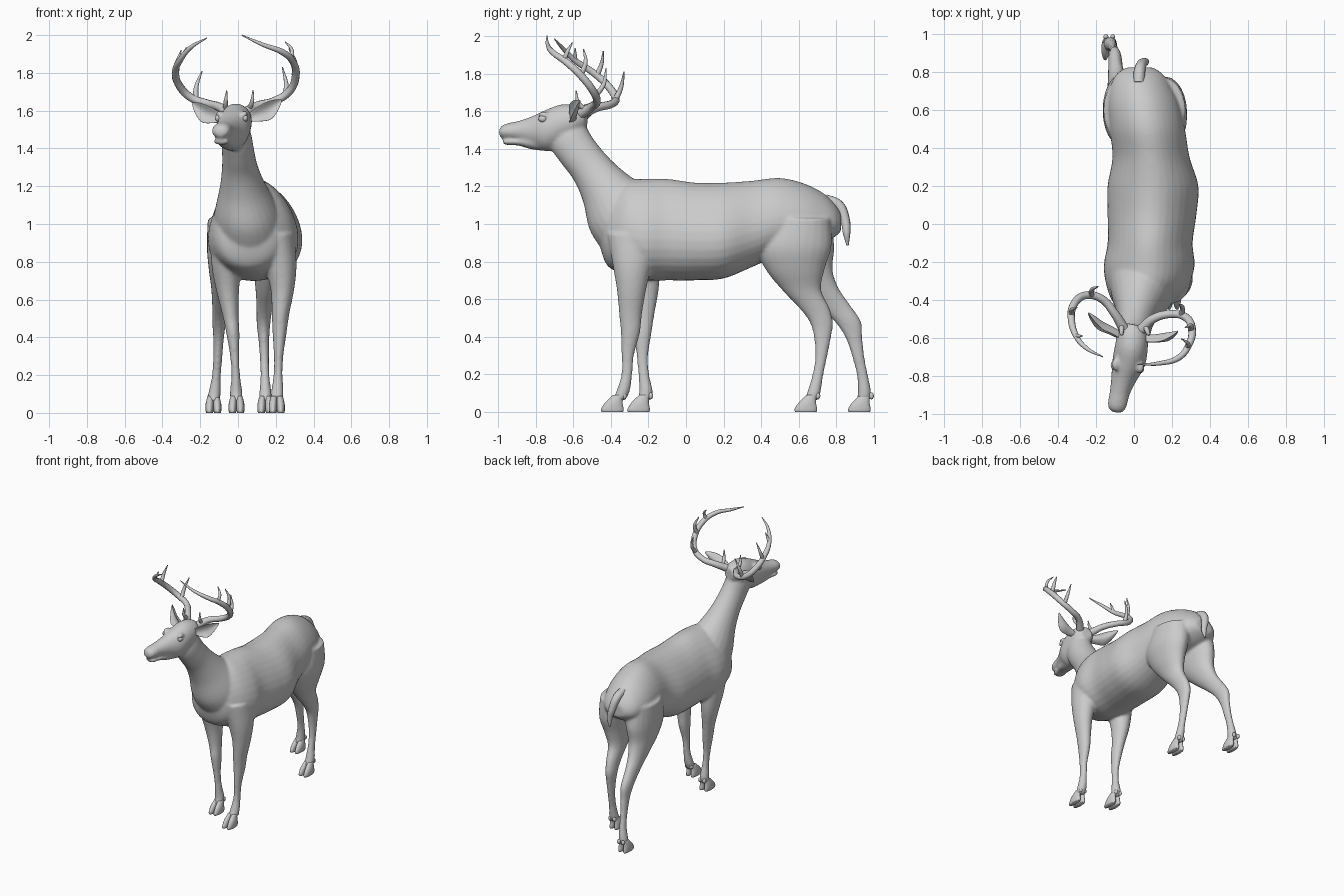
import bpy, bmesh, math
from mathutils import Vector


def loft(bm, axis, rings, egg=0.0, cup=0.0, n=24, steps=5):
    """Closed skin through rings (x, y, z, half width, half height) square to axis."""
    t = Vector(axis).normalized()
    s = Vector((0, 1, 0)) if abs(t.x) > 0.6 else Vector((1, 0, 0))
    s = (s - t * s.dot(t)).normalized()
    u = t.cross(s)
    if u.z < 0:
        u = -u
    pts = [rings[0]] + list(rings) + [rings[-1]]
    fine = []
    for i in range(1, len(pts) - 2):
        p0, p1, p2, p3 = pts[i - 1:i + 3]
        for k in range(steps):
            f = k / steps
            fine.append([0.5 * (2 * b + (c - a) * f + (2 * a - 5 * b + 4 * c - d) * f * f
                                + (3 * b - a - 3 * c + d) * f ** 3)
                         for a, b, c, d in zip(p0, p1, p2, p3)])
    fine.append(rings[-1])
    loops = []
    for x, y, z, a, b in fine:
        a, b = max(a, 0.003), max(b, 0.003)
        loop = []
        for j in range(n):
            w = 2 * math.pi * j / n
            side = a * math.cos(w) * (1 - egg * math.sin(w)) - cup * b * math.sin(w) ** 2
            loop.append(bm.verts.new(Vector((x, y, z)) + s * side + u * b * math.sin(w)))
        loops.append(loop)
    for l0, l1 in zip(loops, loops[1:]):
        for j in range(n):
            bm.faces.new((l0[j], l0[(j + 1) % n], l1[(j + 1) % n], l1[j]))
    bm.faces.new(loops[0])
    bm.faces.new(loops[-1])


def ball(bm, center, r, scale=(1, 1, 1)):
    res = bmesh.ops.create_uvsphere(bm, u_segments=16, v_segments=10, radius=r)
    for v in res["verts"]:
        v.co = Vector(center) + Vector([c * k for c, k in zip(v.co, scale)])


def finish(name, bm):
    bmesh.ops.recalc_face_normals(bm, faces=bm.faces)
    for f in bm.faces:
        f.smooth = True
    me = bpy.data.meshes.new(name)
    bm.to_mesh(me)
    bm.free()
    ob = bpy.data.objects.new(name, me)
    bpy.context.collection.objects.link(ob)
    return ob


def tubes(name, paths):
    """Tapered round tubes; every path point is (x, y, z, radius)."""
    cu = bpy.data.curves.new(name, 'CURVE')
    cu.dimensions = '3D'
    cu.bevel_depth, cu.bevel_resolution, cu.resolution_u = 1.0, 3, 7
    cu.use_fill_caps = True
    for path in paths:
        sp = cu.splines.new('BEZIER')
        sp.bezier_points.add(len(path) - 1)
        for bp, (x, y, z, r) in zip(sp.bezier_points, path):
            bp.co, bp.radius = (x, y, z), r
            bp.handle_left_type = bp.handle_right_type = 'AUTO'
    ob = bpy.data.objects.new(name, cu)
    bpy.context.collection.objects.link(ob)
    bpy.ops.object.select_all(action='DESELECT')
    ob.select_set(True)
    bpy.context.view_layer.objects.active = ob
    bpy.ops.object.convert(target='MESH')
    bpy.ops.object.shade_smooth_by_angle(angle=math.radians(60))


X, Y, Z = (1, 0, 0), (0, 1, 0), (0, 0, 1)
body = bmesh.new()

# torso
loft(body, Y, [
    (.05, -.46, .98, .06, .09), (.05, -.42, .97, .15, .19), (.07, -.33, .98, .21, .25),
    (.08, -.22, .97, .235, .27), (.085, -.1, .97, .22, .27), (.095, .05, .96, .23, .26),
    (.10, .2, .965, .235, .255), (.09, .35, 1.0, .20, .23), (.07, .5, 1.04, .195, .205),
    (.05, .63, 1.04, .185, .175), (.035, .73, 1.03, .155, .135), (.03, .79, 1.02, .12, .09),
    (.03, .825, 1.01, .07, .05)], egg=.2, n=32)

# neck
loft(body, (0, -.6, .8), [
    (.06, -.26, .98, .20, .22), (.045, -.36, 1.08, .165, .19), (.025, -.44, 1.2, .12, .135),
    (.01, -.51, 1.3, .095, .11), (0, -.58, 1.39, .085, .108), (-.01, -.63, 1.47, .08, .11),
    (-.015, -.65, 1.53, .06, .08)])

# head and upper muzzle, then lower jaw
loft(body, (-.2, -1, 0), [
    (0, -.53, 1.56, .045, .045), (-.005, -.58, 1.55, .078, .08), (-.015, -.66, 1.53, .088, .107),
    (-.03, -.74, 1.5, .086, .11), (-.055, -.82, 1.495, .066, .078), (-.075, -.89, 1.496, .053, .053),
    (-.088, -.95, 1.494, .051, .042), (-.094, -.98, 1.49, .04, .033), (-.096, -.993, 1.487, .02, .018)])
loft(body, (-.2, -1, 0), [
    (-.03, -.72, 1.45, .065, .065), (-.055, -.82, 1.437, .052, .04), (-.075, -.89, 1.437, .044, .02),
    (-.088, -.95, 1.437, .042, .017), (-.092, -.972, 1.438, .027, .012)])
for x, y in ((.034, -.755), (-.098, -.738)):          # brows
    ball(body, (x, y, 1.582), .024, (.8, 1.5, .7))

# front legs
loft(body, Z, [
    (.20, -.27, .95, .10, .15), (.225, -.285, .78, .085, .105), (.235, -.29, .65, .062, .078),
    (.225, -.295, .52, .046, .061), (.22, -.296, .42, .037, .051), (.215, -.31, .3, .025, .033),
    (.212, -.315, .2, .024, .029), (.208, -.335, .11, .033, .036), (.206, -.36, .06, .032, .036)])
loft(body, Z, [
    (-.045, -.25, .95, .10, .15), (-.06, -.235, .78, .08, .10), (-.055, -.22, .65, .061, .075),
    (-.04, -.222, .52, .043, .054), (-.027, -.23, .42, .035, .047), (-.018, -.232, .3, .024, .031),
    (-.012, -.225, .2, .023, .029), (-.01, -.213, .11, .033, .036), (-.008, -.225, .06, .032, .036)])

# hind legs
loft(body, Z, [
    (.15, .60, 1.03, .12, .17), (.17, .575, .88, .11, .20), (.165, .58, .76, .085, .158),
    (.15, .615, .65, .057, .105), (.14, .685, .55, .042, .08), (.135, .722, .47, .036, .06),
    (.137, .726, .38, .028, .043), (.14, .718, .28, .024, .031), (.143, .70, .19, .024, .03),
    (.145, .68, .1, .033, .036), (.145, .665, .06, .032, .036)])
loft(body, Z, [
    (-.05, .60, 1.03, .11, .17), (-.065, .60, .88, .10, .19), (-.075, .63, .76, .08, .15),
    (-.085, .70, .66, .057, .112), (-.095, .785, .57, .042, .088), (-.10, .862, .48, .036, .07),
    (-.103, .895, .39, .028, .044), (-.108, .92, .28, .024, .032), (-.115, .94, .19, .024, .03),
    (-.125, .95, .1, .033, .036), (-.13, .942, .06, .032, .036)])

# fuse everything into one smooth skin
skin = finish("body", body)
rm = skin.modifiers.new("fuse", 'REMESH')
rm.mode, rm.voxel_size, rm.use_smooth_shade = 'VOXEL', .0095, True
sm = skin.modifiers.new("soften", 'SMOOTH')
sm.factor, sm.iterations = .5, 7

# cloven hooves with dew claws
for name, x, y in (("front_hoof_right", .206, -.39), ("front_hoof_left", -.008, -.25),
                   ("hind_hoof_right", .145, .64), ("hind_hoof_left", -.13, .925)):
    bm = bmesh.new()
    for d in (-1, 1):
        loft(bm, Z, [(x + d * .016, y + .027, .09, .015, .026), (x + d * .02, y + .006, .05, .021, .046),
                     (x + d * .021, y - .002, .015, .021, .06), (x + d * .021, y - .002, 0, .018, .057)],
             n=16, steps=4)
        ball(bm, (x + d * .018, y + .062, .085), .013, (1, 1, 1.4))
    finish(name, bm)

# ears, cupped forward
ear = bmesh.new()
loft(ear, (1, .1, .4), [
    (.055, -.60, 1.56, .018, .02), (.10, -.597, 1.575, .014, .036), (.155, -.585, 1.597, .01, .047),
    (.20, -.575, 1.63, .007, .03), (.23, -.565, 1.655, .003, .005)], cup=.7)
finish("ear_right", ear)
ear = bmesh.new()
loft(ear, (-1, .5, .3), [
    (-.065, -.59, 1.555, .018, .02), (-.115, -.555, 1.565, .014, .036), (-.165, -.525, 1.58, .01, .047),
    (-.21, -.49, 1.612, .007, .03), (-.24, -.468, 1.637, .003, .005)], cup=.7)
finish("ear_left", ear)

# eyes
for name, c in (("eye_right", (.037, -.762, 1.56)), ("eye_left", (-.106, -.745, 1.56))):
    bm = bmesh.new()
    ball(bm, c, .021, (.8, 1.1, .9))
    finish(name, bm)

# antlers: main beam followed by its tines
tubes("antler_right", [
    [(.04, -.555, 1.59, .028), (.10, -.50, 1.625, .023), (.19, -.475, 1.65, .021), (.27, -.49, 1.70, .021),
     (.305, -.55, 1.78, .021), (.29, -.635, 1.86, .019), (.235, -.705, 1.91, .016),
     (.13, -.735, 1.95, .011), (.02, -.74, 2.0, .003)],
    [(.06, -.54, 1.61, .014), (.075, -.575, 1.65, .011), (.08, -.585, 1.71, .003)],
    [(.25, -.485, 1.68, .016), (.255, -.44, 1.74, .012), (.235, -.425, 1.83, .003)],
    [(.30, -.56, 1.79, .016), (.30, -.535, 1.86, .012), (.27, -.545, 1.93, .003)],
    [(.28, -.65, 1.87, .014), (.285, -.63, 1.92, .010), (.25, -.605, 1.965, .003)]])
tubes("antler_left", [
    [(-.055, -.55, 1.59, .028), (-.10, -.475, 1.62, .023), (-.17, -.395, 1.64, .021), (-.25, -.375, 1.67, .021),
     (-.315, -.42, 1.74, .021), (-.33, -.50, 1.81, .019), (-.305, -.59, 1.87, .016),
     (-.25, -.655, 1.935, .011), (-.165, -.70, 1.985, .003)],
    [(-.065, -.54, 1.61, .014), (-.065, -.575, 1.65, .011), (-.06, -.585, 1.705, .003)],
    [(-.225, -.375, 1.66, .016), (-.22, -.345, 1.73, .012), (-.19, -.33, 1.81, .003)],
    [(-.33, -.475, 1.79, .016), (-.325, -.45, 1.85, .011), (-.30, -.44, 1.92, .003)],
    [(-.305, -.59, 1.87, .013), (-.29, -.59, 1.90, .009), (-.272, -.59, 1.935, .003)]])

# tail
tubes("tail", [[(.025, .74, 1.13, .03), (.03, .81, 1.10, .03), (.045, .847, 1.02, .026),
                (.06, .855, .95, .02), (.055, .86, .885, .006)]])
